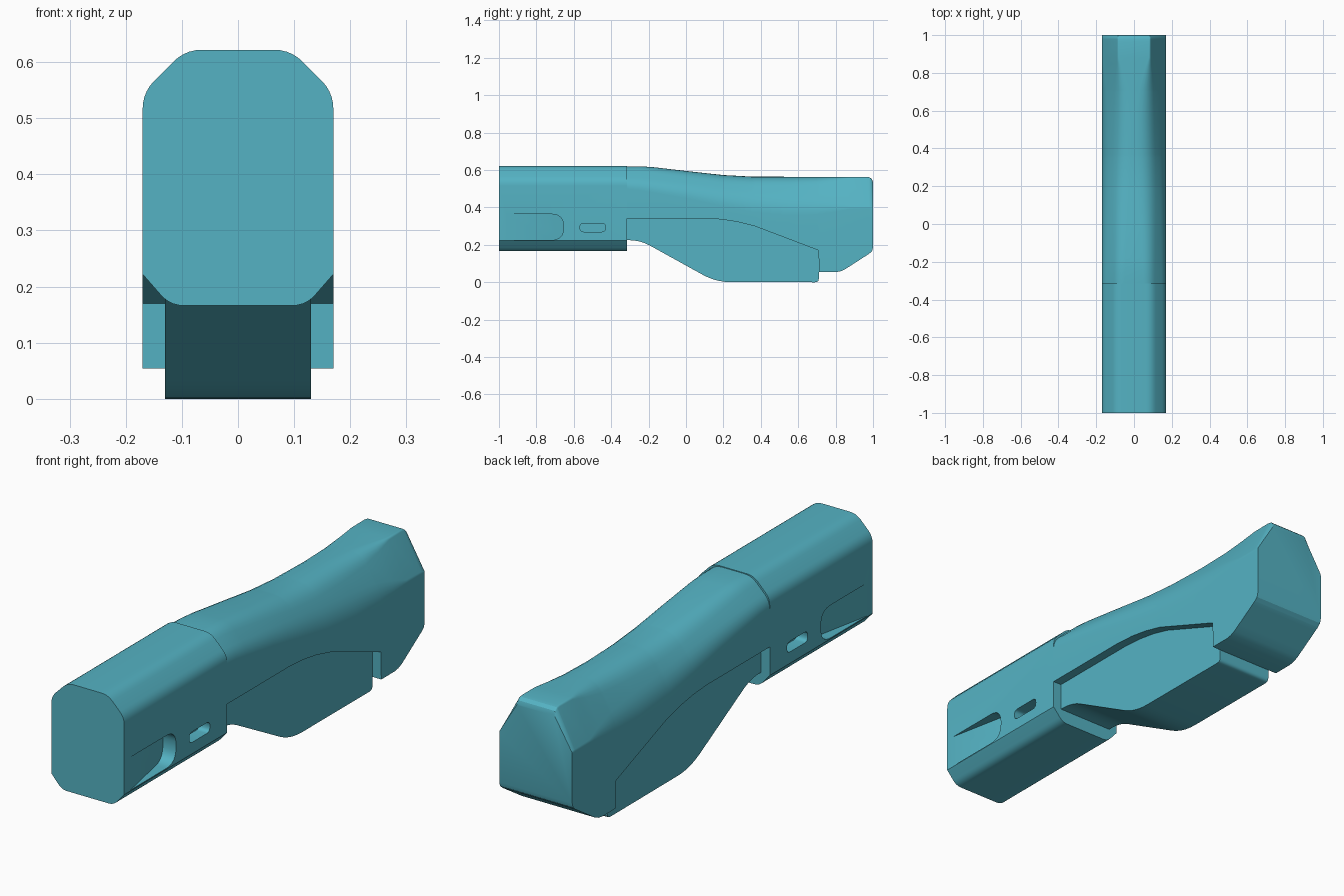
import bpy, bmesh, math
from mathutils import Vector

if "Cube" in bpy.data.objects:
    bpy.data.objects.remove(bpy.data.objects["Cube"])

W = 0.17       # half width of the main body
GRIP_W = 0.13  # half width of the recessed lower body

teal = bpy.data.materials.new("teal")
teal.diffuse_color = (0.09, 0.45, 0.55, 1)
teal.use_nodes = True
teal.node_tree.nodes["Principled BSDF"].inputs["Base Color"].default_value = teal.diffuse_color


def fillet(corners, steps=5):
    """Round each (a, b, cut) corner of a closed outline; cut 0 stays sharp."""
    out = []
    n = len(corners)
    for i, (a, b, cut) in enumerate(corners):
        p = Vector((a, b))
        if cut == 0:
            out.append(p)
            continue
        q0 = p + (Vector(corners[i - 1][:2]) - p).normalized() * cut
        q1 = p + (Vector(corners[(i + 1) % n][:2]) - p).normalized() * cut
        for k in range(steps + 1):
            t = k / steps
            out.append(q0 * (1 - t) ** 2 + p * 2 * t * (1 - t) + q1 * t * t)
    return out


def loft(name, rings):
    """Skin a list of equal-length point rings and cap both ends."""
    bm = bmesh.new()
    vs = [[bm.verts.new(p) for p in r] for r in rings]
    n = len(vs[0])
    for r, s in zip(vs, vs[1:]):
        for i in range(n):
            j = (i + 1) % n
            bm.faces.new((r[i], r[j], s[j], s[i]))
    bm.faces.new(vs[0][::-1])
    bm.faces.new(vs[-1])
    bmesh.ops.recalc_face_normals(bm, faces=bm.faces)
    me = bpy.data.meshes.new(name)
    bm.to_mesh(me)
    bm.free()
    ob = bpy.data.objects.new(name, me)
    bpy.context.collection.objects.link(ob)
    me.materials.append(teal)
    return ob


def smooth(ob):
    bpy.ops.object.select_all(action='DESELECT')
    ob.select_set(True)
    bpy.context.view_layer.objects.active = ob
    bpy.ops.object.shade_smooth_by_angle(angle=math.radians(28))


def lerp(keys, y, col=1):
    for a, b in zip(keys, keys[1:]):
        if y <= b[0]:
            t = max(0, (y - a[0]) / (b[0] - a[0]))
            return a[col] + (b[col] - a[col]) * t
    return keys[-1][col]


def carve(ob, name, outline, inner):
    """Cut a side pocket on both sides; inner(y) gives the pocket floor x."""
    for s in (-1, 1):
        cutter = loft(name, [[(s * 0.22, y, z) for y, z in outline],
                             [(s * inner(y), y, z) for y, z in outline]])
        cutter.hide_render = True
        mod = ob.modifiers.new(name, 'BOOLEAN')
        mod.object = cutter
        mod.solver = 'EXACT'
        bpy.context.view_layer.objects.active = ob
        bpy.ops.object.modifier_apply(modifier=mod.name)
        bpy.data.objects.remove(cutter)


# Front housing: chamfered box with softened corners
section = fillet([(-0.094, 0.622, 0.03), (0.094, 0.622, 0.03), (W, 0.546, 0.03),
                  (W, 0.222, 0), (0.121, 0.166, 0.025),
                  (-0.121, 0.166, 0.025), (-W, 0.222, 0), (-W, 0.546, 0.03)])
front = loft("front_housing", [[(x, y, z) for x, z in section] for y in (-1, -0.315)])

# Ramped side pocket and small side slot
ramp = fillet([(-0.98, 0.226, 0), (-0.655, 0.226, 0.065),
               (-0.655, 0.364, 0.065), (-0.98, 0.364, 0)], 8)
carve(front, "ramp_pocket", ramp, lambda y: W - 0.06 * (y + 0.96) / 0.3)
slot = fillet([(-0.567, 0.27, 0.02), (-0.43, 0.27, 0.02),
               (-0.43, 0.315, 0.02), (-0.567, 0.315, 0.02)])
carve(front, "side_slot", slot, lambda y: 0.12)
smooth(front)

# Rear housing: y, top, half flat, shoulder z, corner rounding
top_keys = [(-0.315, 0.619, 0.085, 0.535, 0.035), (-0.25, 0.62, 0.085, 0.53, 0.037),
            (-0.18, 0.616, 0.085, 0.52, 0.04), (0.0, 0.595, 0.083, 0.495, 0.046),
            (0.2, 0.573, 0.08, 0.46, 0.055), (0.35, 0.565, 0.078, 0.435, 0.06),
            (0.55, 0.564, 0.075, 0.415, 0.06), (0.7, 0.564, 0.077, 0.41, 0.05),
            (0.8, 0.564, 0.082, 0.405, 0.03), (0.88, 0.564, 0.086, 0.4, 0.008),
            (0.965, 0.564, 0.086, 0.4, 0.006), (0.982, 0.561, 0.086, 0.4, 0.006),
            (0.995, 0.55, 0.086, 0.399, 0.006), (1.0, 0.535, 0.086, 0.398, 0.006)]
# Lower edge of the wide rear housing
low_keys = [(-0.315, 0.342), (0.1, 0.342), (0.19, 0.336), (0.28, 0.322), (0.37, 0.299),
            (0.709, 0.17), (0.711, 0.054), (0.8, 0.054), (0.825, 0.058), (0.85, 0.069),
            (0.98, 0.153), (0.995, 0.167), (1.0, 0.185)]
rings = []
for y in sorted({k[0] for k in top_keys} | {k[0] for k in low_keys}):
    top, flat, sh, cut = (lerp(top_keys, y, c) for c in (1, 2, 3, 4))
    low = lerp(low_keys, y)
    ring = fillet([(-flat, top, cut), (flat, top, cut), (W, sh, cut),
                   (W, low, 0), (-W, low, 0), (-W, sh, cut)])
    rings.append([(x, y, z) for x, z in ring])
smooth(loft("rear_housing", rings))

# Recessed lower body: side profile extruded across the width
side = fillet([(-0.315, 0.42, 0), (-0.315, 0.225, 0), (-0.245, 0.225, 0.06),
               (0.16, 0.001, 0.08), (0.71, 0.0, 0.02), (0.71, 0.3, 0), (0.3, 0.42, 0)])
smooth(loft("lower_body", [[(x, y, z) for y, z in side] for x in (-GRIP_W, GRIP_W)]))
